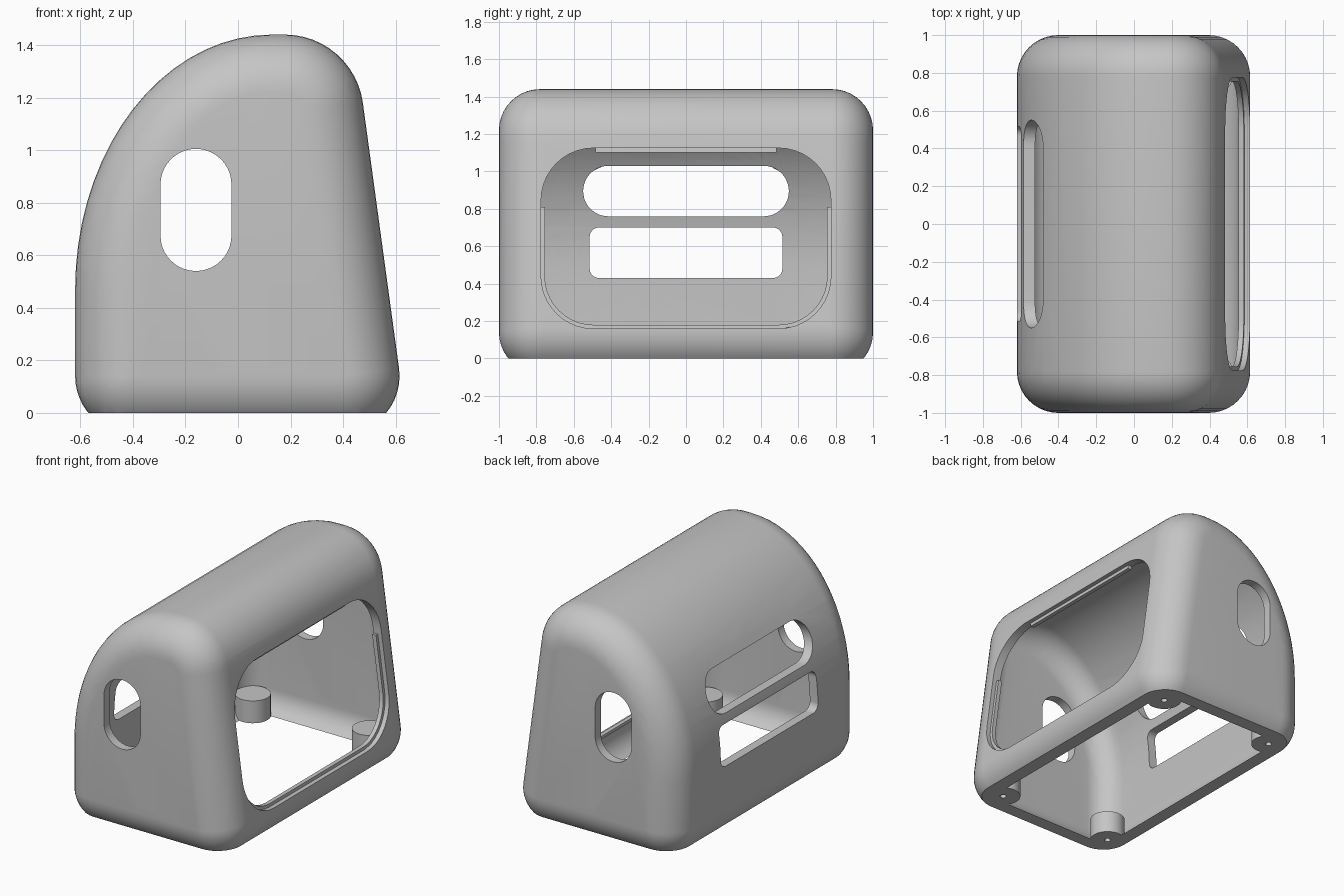
import bpy, bmesh, math
from mathutils import Matrix, Vector

if "Cube" in bpy.data.objects:
    bpy.data.objects.remove(bpy.data.objects["Cube"])

grey = bpy.data.materials.new("plain grey")
grey.use_nodes = True
COLOUR = (0.56, 0.56, 0.56, 1)
grey.diffuse_color = COLOUR
grey.node_tree.nodes["Principled BSDF"].inputs["Base Color"].default_value = COLOUR

R, WALL, LENGTH = 0.22, 0.06, 1.0      # edge rounding, wall thickness, half length
SLOPE = math.degrees(math.atan2(0.134, 0.991))       # tilt of the window wall


def finish(name, bm):
    """Turn a bmesh into a grey object, smooth except at sharp edges."""
    bmesh.ops.recalc_face_normals(bm, faces=bm.faces[:])
    mesh = bpy.data.meshes.new(name)
    bm.to_mesh(mesh)
    bm.free()
    mesh.materials.append(grey)
    ob = bpy.data.objects.new(name, mesh)
    bpy.context.collection.objects.link(ob)
    bpy.ops.object.select_all(action="DESELECT")
    ob.select_set(True)
    bpy.context.view_layer.objects.active = ob
    bpy.ops.object.shade_smooth_by_angle(angle=math.radians(30))


def arc(cx, cy, r, start, end, steps=10):
    angles = [math.radians(start + (end - start) * i / steps) for i in range(steps + 1)]
    return [(cx + r * math.cos(t), cy + r * math.sin(t)) for t in angles]


def rounded_rect(u0, u1, v0, v1, r):
    """Counter-clockwise outline without doubled points."""
    corners = [(u1 - r, v1 - r, 0), (u0 + r, v1 - r, 90),
               (u0 + r, v0 + r, 180), (u1 - r, v0 + r, 270)]
    pts = [p for cu, cv, a in corners for p in arc(cu, cv, r, a, a + 90)]
    return [p for i, p in enumerate(pts) if math.dist(p, pts[i - 1]) > 1e-4]


# Side profile as (core point, outward normal) pairs
profile = []
for i in range(19):                                  # curved back
    t = math.pi / 2 * i / 18
    n = Vector((-math.cos(t) / 0.75, math.sin(t) / 0.97)).normalized()
    profile.append((0.13 - 0.75 * math.cos(t) - R * n.x,
                    0.47 + 0.97 * math.sin(t) - R * n.y, n.x, n.y))
for cx, cz, extra, a, b in [(0.178, 1.14, 0.08, 90, SLOPE),
                            (0.395, 0.14, 0, SLOPE, -90),
                            (-0.40, 0.14, 0, -90, -180)]:
    for nx, nz in arc(0, 0, 1, a, b, 12):
        profile.append((cx + extra * nx, cz + extra * nz, nx, nz))


def add_skin(bm, r):
    """Closed rounded solid: the core profile swelled by radius r."""
    core_y = LENGTH - R
    quarter = [math.pi / 2 * i / 10 for i in range(11)]
    sections = [(-core_y - r * math.cos(t), r * math.sin(t)) for t in quarter]
    sections += [(-y, o) for y, o in reversed(sections)]
    rings = [[bm.verts.new((px + nx * o, y, pz + nz * o)) for px, pz, nx, nz in profile]
             for y, o in sections]
    n = len(profile)
    for lo, hi in zip(rings, rings[1:]):
        for i in range(n):
            j = (i + 1) % n
            bm.faces.new((lo[i], lo[j], hi[j], hi[i]))
    bm.faces.new(rings[0])
    bm.faces.new(rings[-1])


def boundary(bm):
    return [e for e in bm.edges if e.is_boundary]


def cut_opening(bm, outline, place, axis, side):
    """Cut a convex outline through both skins of the wall on one side of an axis."""
    planes = []

    def inside():
        bm.normal_update()
        found = []
        for f in bm.faces:
            c = f.calc_center_median()
            if (abs(f.normal[axis]) > 0.8 and c[axis] * side > 0
                    and all((c - co).dot(no) > 0 for co, no in planes)):
                found.append(f)
        return found

    for i, (u, v) in enumerate(outline):
        u0, v0 = outline[i - 1]
        co, no = Vector(place(u, v)), Vector(place(v0 - v, u - u0)).normalized()
        faces = inside()
        geom = faces + list({e for f in faces for e in f.edges})
        geom += list({v for f in faces for v in f.verts})
        bmesh.ops.bisect_plane(bm, geom=geom, dist=1e-5, plane_co=co, plane_no=no)
        planes.append((co, no))
    bmesh.ops.delete(bm, geom=inside(), context="FACES")
    bmesh.ops.bridge_loops(bm, edges=boundary(bm))


# Hollow housing, cut open at the floor
bm = bmesh.new()
add_skin(bm, R)
add_skin(bm, R - WALL)
bmesh.ops.remove_doubles(bm, verts=bm.verts[:], dist=1e-4)
bmesh.ops.bisect_plane(bm, geom=bm.verts[:] + bm.edges[:] + bm.faces[:], dist=1e-5,
                       plane_co=(0, 0, 0), plane_no=(0, 0, 1), clear_inner=True)
bmesh.ops.triangle_fill(bm, edges=boundary(bm), use_beauty=True, normal=(0, 0, -1))

# Window, two back slots and a hole in each end
on_x = lambda u, v: (0, u, v)
on_y = lambda u, v: (u, 0, v)
cut_opening(bm, rounded_rect(-0.775, 0.775, 0.16, 1.125, 0.28), on_x, 0, 1)
cut_opening(bm, rounded_rect(-0.55, 0.55, 0.76, 1.03, 0.135), on_x, 0, -1)
cut_opening(bm, rounded_rect(-0.515, 0.515, 0.43, 0.70, 0.05), on_x, 0, -1)
for end in (-1, 1):
    cut_opening(bm, rounded_rect(-0.295, -0.025, 0.54, 1.005, 0.135), on_y, 1, end)
finish("housing_shell", bm)


# Retaining lips on the inner half of the sloped window wall
def window_lip(name, outer, inner):
    """Bar between two matching paths, set into the wall."""
    bm = bmesh.new()
    rows = [[bm.verts.new(((0.63 - 0.134 * v) / 0.991 - d, u, v)) for u, v in path]
            for path, d in ((outer, 0.03), (inner, 0.03), (inner, 0.058), (outer, 0.058))]
    for k in range(4):
        a, b = rows[k], rows[(k + 1) % 4]
        for i in range(len(outer) - 1):
            bm.faces.new((a[i], a[i + 1], b[i + 1], b[i]))
    for i in (0, -1):
        bm.faces.new([row[i] for row in rows])
    finish(name, bm)


def u_path(h, z0, r):
    return ([(-h, 0.81)] + arc(-h + r, z0 + r, r, 180, 270)
            + arc(h - r, z0 + r, r, 270, 360) + [(h, 0.81)])


window_lip("window_lower_lip", u_path(0.785, 0.15, 0.29), u_path(0.755, 0.18, 0.26))
window_lip("window_top_lip", [(-0.485, 1.135), (0.485, 1.135)], [(-0.485, 1.10), (0.485, 1.10)])

# Screw bosses in the four corners, each with a blind hole underneath
boss_profile = [(0, 0.1), (0.02, 0.1), (0.02, 0), (0.11, 0), (0.11, 0.15), (0, 0.15)]
for side, x in (("left", 0.42), ("right", -0.45)):
    for end, y in (("front", -0.8), ("back", 0.8)):
        bm = bmesh.new()
        vs = [bm.verts.new((r, 0, z)) for r, z in boss_profile]
        edges = [bm.edges.new(pair) for pair in zip(vs, vs[1:])]
        bmesh.ops.spin(bm, geom=vs + edges, cent=(0, 0, 0), axis=(0, 0, 1),
                       angle=2 * math.pi, steps=32, use_duplicate=False)
        bmesh.ops.remove_doubles(bm, verts=bm.verts[:], dist=1e-4)
        bm.transform(Matrix.Translation((x, y, 0)))
        finish(f"{end}_{side}_screw_boss", bm)
